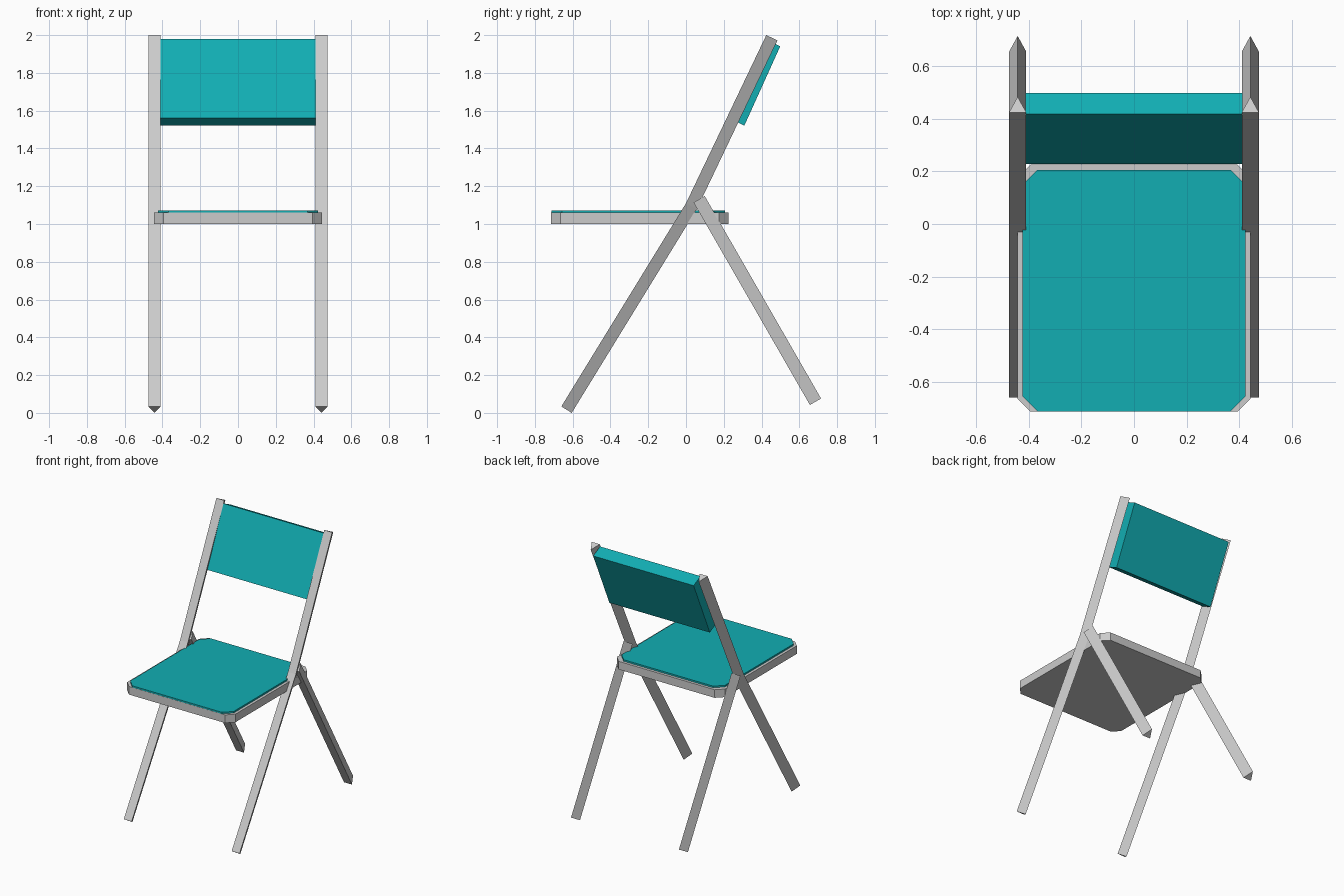
import bpy, bmesh
from mathutils import Vector

if "Cube" in bpy.data.objects:
    bpy.data.objects.remove(bpy.data.objects["Cube"])


def material(name, rgb):
    m = bpy.data.materials.new(name)
    m.diffuse_color = (*rgb, 1)
    m.use_nodes = True
    m.node_tree.nodes["Principled BSDF"].inputs["Base Color"].default_value = m.diffuse_color
    return m


grey = material("metal grey", (0.60, 0.60, 0.60))
teal = material("teal", (0.006, 0.42, 0.45))


def make_object(name, bm, mat, mirror=False):
    bmesh.ops.recalc_face_normals(bm, faces=bm.faces)
    me = bpy.data.meshes.new(name)
    bm.to_mesh(me)
    bm.free()
    me.materials.append(mat)
    ob = bpy.data.objects.new(name, me)
    bpy.context.collection.objects.link(ob)
    if mirror:
        mod = ob.modifiers.new("mirror", 'MIRROR')
        mod.use_axis[0] = True
    return ob


def triangle_bar(name, path, ridge_offsets):
    """Triangular bar: flat side follows the (y, z) path, ridge is offset behind it."""
    bm = bmesh.new()
    rings = []
    for (y, z), (dy, dz) in zip(path, ridge_offsets):
        rings.append([bm.verts.new(p) for p in (
            (0.41, y, z), (0.475, y, z), (0.4425, y + dy, z + dz))])
    for a, b in zip(rings, rings[1:]):
        for i in range(3):
            j = (i + 1) % 3
            bm.faces.new((a[i], a[j], b[j], b[i]))
    bm.faces.new(rings[0])
    bm.faces.new(rings[-1])
    return make_object(name, bm, grey, mirror=True)


def extrude_outline(name, points, offset, mat):
    bm = bmesh.new()
    face = bm.faces.new([bm.verts.new(p) for p in points])
    new = bmesh.ops.extrude_face_region(bm, geom=[face], use_keep_orig=True)
    moved = [g for g in new["geom"] if isinstance(g, bmesh.types.BMVert)]
    bmesh.ops.translate(bm, verts=moved, vec=Vector(offset))
    return make_object(name, bm, mat)


def chamfered_slab(name, x, y0, y1, z0, z1, c, mat):
    pts = [(-x + c, y0), (x - c, y0), (x, y0 + c), (x, y1 - c),
           (x - c, y1), (-x + c, y1), (-x, y1 - c), (-x, y0 + c)]
    return extrude_outline(name, [(px, py, z0) for px, py in pts],
                           (0, 0, z1 - z0), mat)


# Bent front legs that continue up as the back posts
triangle_bar("front_leg_and_back_post",
             [(-0.66, 0.034), (0.0, 1.11), (0.425, 2.0)],
             [(0.055, -0.034), (0.0575, -0.031), (0.059, -0.028)])

# Straight rear legs
triangle_bar("rear_leg",
             [(0.04, 1.114), (0.656, 0.042)],
             [(0.059, 0.034), (0.059, 0.034)])

# Seat frame and cushion
chamfered_slab("seat_frame", 0.444, -0.714, 0.226, 1.0, 1.06, 0.05, grey)
chamfered_slab("seat_cushion", 0.424, -0.713, 0.206, 1.058, 1.072, 0.057, teal)

# Backrest panel between the posts
extrude_outline("backrest",
                [(-0.412, 0.228, 1.56), (0.412, 0.228, 1.56),
                 (0.412, 0.418, 1.98), (-0.412, 0.418, 1.98)],
                (0, 0.081, -0.039), teal)
